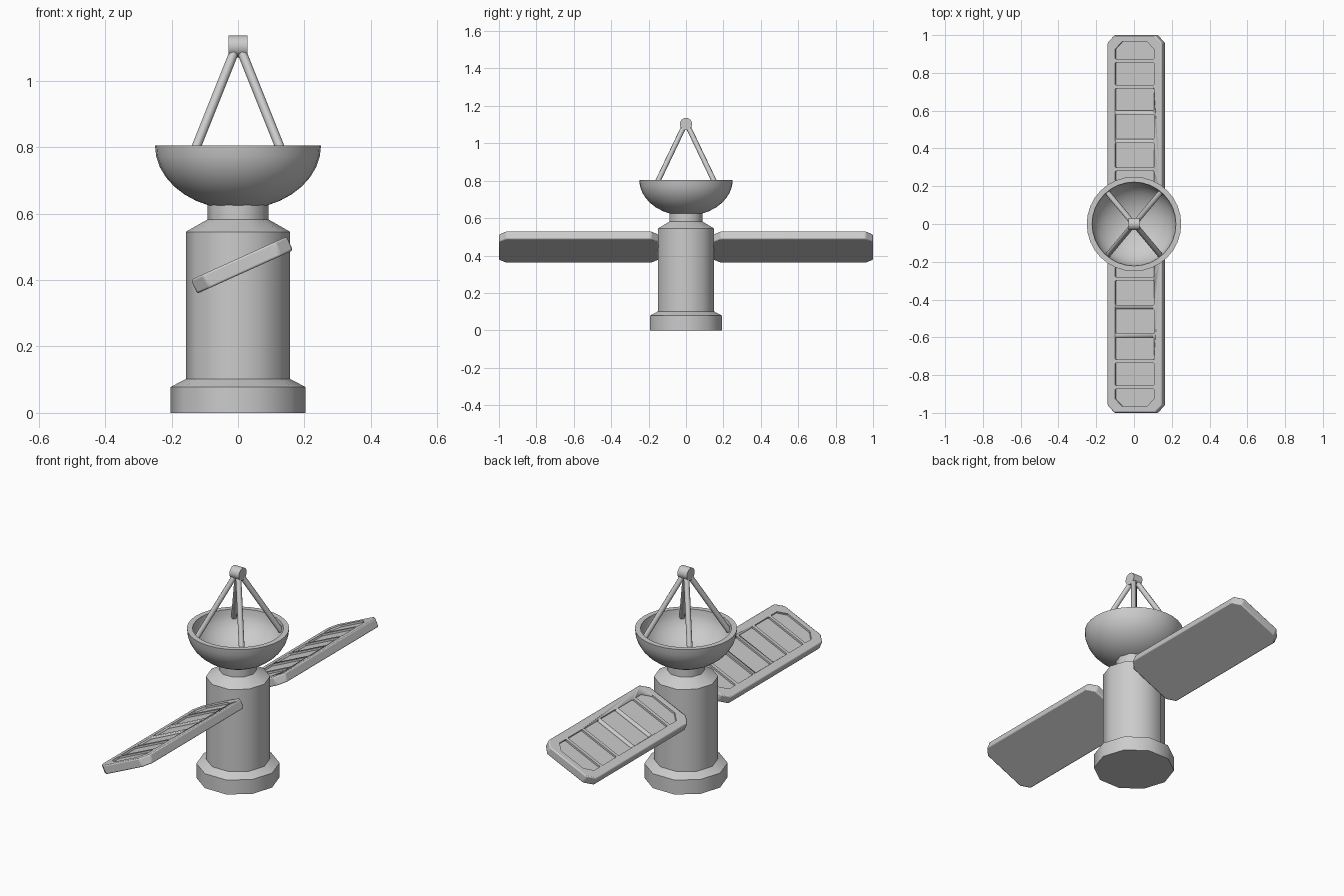
import bpy, bmesh, math
from mathutils import Vector

if "Cube" in bpy.data.objects:
    bpy.data.objects.remove(bpy.data.objects["Cube"])


def finish(name, bm, angle=40, loc=(0, 0, 0), rot=(0, 0, 0)):
    bmesh.ops.recalc_face_normals(bm, faces=bm.faces)
    me = bpy.data.meshes.new(name)
    bm.to_mesh(me)
    bm.free()
    ob = bpy.data.objects.new(name, me)
    ob.location, ob.rotation_euler = loc, rot
    bpy.context.collection.objects.link(ob)
    bpy.ops.object.select_all(action='DESELECT')
    ob.select_set(True)
    bpy.context.view_layer.objects.active = ob
    bpy.ops.object.shade_smooth_by_angle(angle=math.radians(angle))
    return ob


def lathe(name, profile, sides, angle=40):
    """Revolve (radius, z) points; radius 0 makes a pole."""
    bm = bmesh.new()
    rings = []
    for r, z in profile:
        n = sides if r > 0 else 1
        rings.append([bm.verts.new((r * math.cos(2 * math.pi * i / n),
                                    r * math.sin(2 * math.pi * i / n), z)) for i in range(n)])
    for a, b in zip(rings, rings[1:]):
        for i in range(sides):
            j = (i + 1) % sides
            q = [a[i % len(a)], a[j % len(a)], b[j % len(b)], b[i % len(b)]]
            bm.faces.new(list(dict.fromkeys(q)))
    for ring in (rings[0], rings[-1]):
        if len(ring) > 1:
            bm.faces.new(ring)
    return finish(name, bm, angle)


def rod(name, a, b, r, sides):
    a, b = Vector(a), Vector(b)
    bm = bmesh.new()
    bmesh.ops.create_cone(bm, cap_ends=True, segments=sides, radius1=r, radius2=r,
                          depth=(b - a).length)
    rot = (b - a).to_track_quat('Z', 'Y').to_euler()
    return finish(name, bm, 50, (a + b) / 2, rot)


def plate(bm, w, y0, y1, z0, z1, c0, c1):
    """Slab with half width w and corners cut by c0 (near end) and c1 (far end)."""
    pts = [(-w, y0 + c0), (-w + c0, y0), (w - c0, y0), (w, y0 + c0),
           (w, y1 - c1), (w - c1, y1), (-w + c1, y1), (-w, y1 - c1)]
    lo = [bm.verts.new((x, y, z0)) for x, y in pts]
    hi = [bm.verts.new((x, y, z1)) for x, y in pts]
    bm.faces.new(lo[::-1])
    bm.faces.new(hi)
    for i in range(8):
        j = (i + 1) % 8
        bm.faces.new((lo[i], lo[j], hi[j], hi[i]))


# Ten-sided body with flared foot and neck
lathe("body", [(0.203, 0), (0.203, 0.078), (0.157, 0.102), (0.157, 0.545),
               (0.092, 0.582), (0.092, 0.635)], 10, 38)

# Dish: outer bowl, rim, inner bowl
steps = [math.radians(a) for a in range(0, 91, 10)]
outer = [(0.25 * math.sin(t), 0.805 - 0.193 * math.cos(t)) for t in steps]
inner = [(0.222 * math.sin(t), 0.805 - 0.165 * math.cos(t)) for t in reversed(steps)]
outer[0], inner[-1] = (0, 0.612), (0, 0.64)
lathe("dish", outer + inner, 32)

# Antenna feed and its four struts
rod("feed", (-0.028, 0, 1.103), (0.028, 0, 1.103), 0.033, 16)
for i, (sx, sy) in enumerate([(1, 1), (-1, 1), (-1, -1), (1, -1)]):
    rod(f"strut_{i + 1}", (0.14 * sx, 0.166 * sy, 0.765), (0.006 * sx, 0.006 * sy, 1.1), 0.014, 8)

# Tilted solar panels with recessed cells, mirrored across y
loc, rot = (0.012, 0, 0.445), (0, math.radians(-24.3), 0)
cells = [(0.185, 0.28), (0.30, 0.43), (0.45, 0.58), (0.60, 0.717), (0.735, 0.855), (0.873, 0.965)]
bm = bmesh.new()
for i, (y0, y1) in enumerate(cells):
    plate(bm, 0.113, y0, y1, 0.013, 0.05, 0.04 if i == 0 else 0.004, 0.04 if i == 5 else 0.004)
cutter = finish("cell_cutter", bm, 30, loc, rot)
cutter.hide_render = True
cutter.hide_viewport = True

bm = bmesh.new()
plate(bm, 0.158, 0.147, 1.0, -0.023, 0.023, 0.04, 0.04)
panel = finish("solar_panels", bm, 35, loc, rot)
bev = panel.modifiers.new("soft_edges", 'BEVEL')
bev.width, bev.segments = 0.006, 2
cut = panel.modifiers.new("cells", 'BOOLEAN')
cut.operation, cut.object, cut.solver = 'DIFFERENCE', cutter, 'EXACT'
mir = panel.modifiers.new("mirror", 'MIRROR')
mir.use_axis = (False, True, False)
